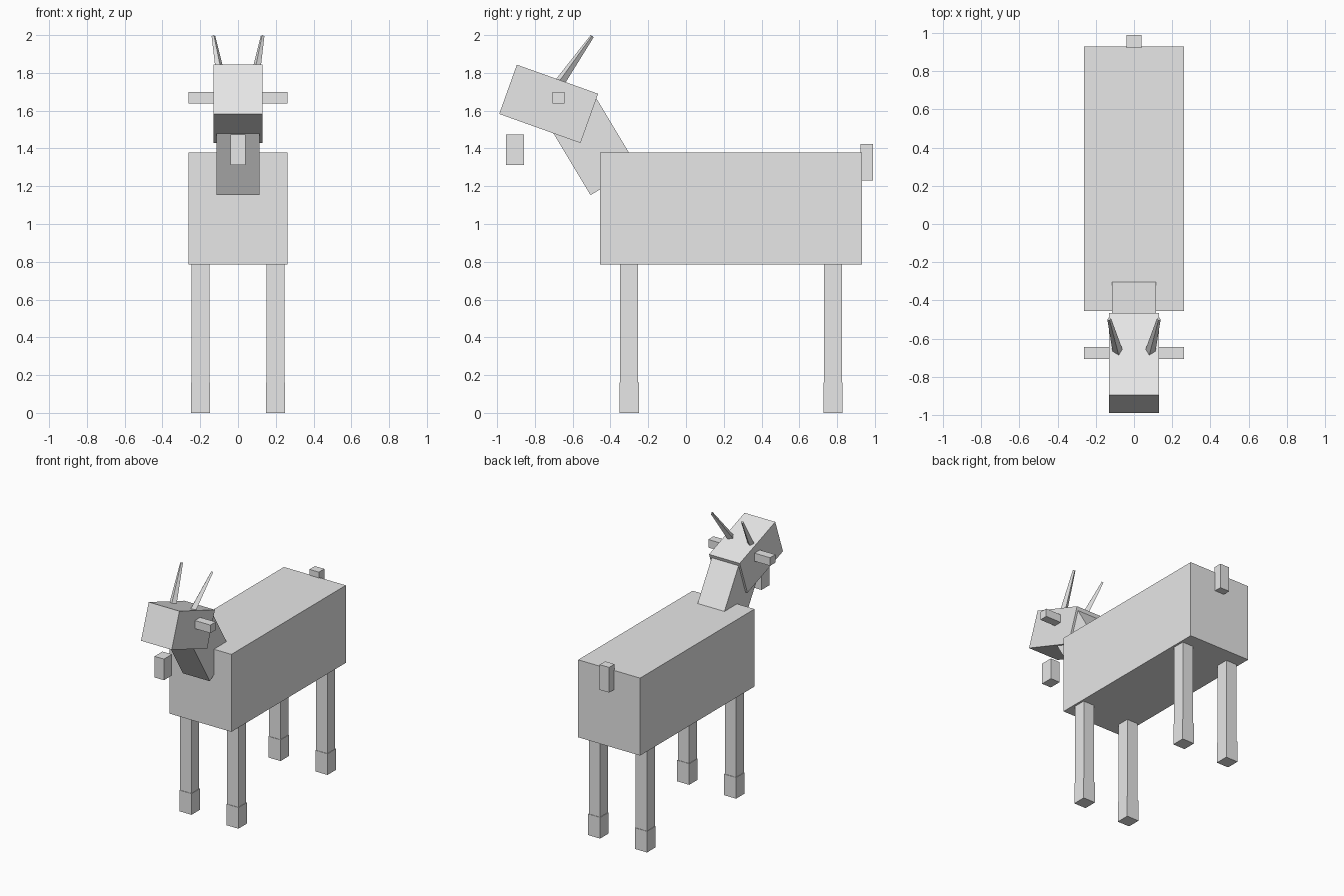
import bpy
import math
from mathutils import Vector

if "Cube" in bpy.data.objects:
    bpy.data.objects.remove(bpy.data.objects["Cube"])

grey = bpy.data.materials.new("light_grey")
grey.diffuse_color = (0.8, 0.8, 0.8, 1)
grey.use_nodes = True
grey.node_tree.nodes["Principled BSDF"].inputs["Base Color"].default_value = grey.diffuse_color


def finish(obj, name):
    obj.name = name
    obj.data.materials.append(grey)
    return obj


def box(name, center, size, tilt=0.0):
    """Box with full size, tilted about the x axis in degrees."""
    bpy.ops.mesh.primitive_cube_add(size=1, location=center)
    obj = finish(bpy.context.object, name)
    for v in obj.data.vertices:
        v.co = [a * b for a, b in zip(v.co, size)]
    obj.rotation_euler.x = math.radians(tilt)
    return obj


def horn(name, base, tip, r_base, r_tip):
    """Four-sided tapered spike between two points."""
    a, b = Vector(base), Vector(tip)
    bpy.ops.mesh.primitive_cone_add(vertices=4, radius1=r_base, radius2=r_tip,
                                    depth=(b - a).length, location=(a + b) / 2)
    obj = finish(bpy.context.object, name)
    obj.rotation_euler = (b - a).to_track_quat('Z', 'Y').to_euler()
    return obj


# Body, neck and head
box("body", (0, 0.238, 1.082), (0.525, 1.386, 0.594))
box("neck", (0, -0.493, 1.414), (0.228, 0.29, 0.435), 31)
box("head", (0, -0.727, 1.636), (0.26, 0.457, 0.277), -19.7)

# Beard and tail
box("beard", (0, -0.906, 1.393), (0.08, 0.096, 0.162))
box("tail", (0, 0.956, 1.327), (0.08, 0.066, 0.193))

for side, s in (("left", 1), ("right", -1)):
    # Ears and horns
    box(side + "_ear", (s * 0.191, -0.676, 1.669), (0.142, 0.064, 0.062))
    horn(side + "_horn", (s * 0.085, -0.668, 1.75), (s * 0.13, -0.497, 1.994),
         0.027, 0.01)
    # Legs with slightly wider hooves
    for end, y in (("front", -0.301), ("back", 0.778)):
        box(f"{end}_{side}_leg", (s * 0.199, y, 0.475), (0.095, 0.095, 0.65))
        box(f"{end}_{side}_hoof", (s * 0.199, y, 0.081), (0.102, 0.102, 0.162))
